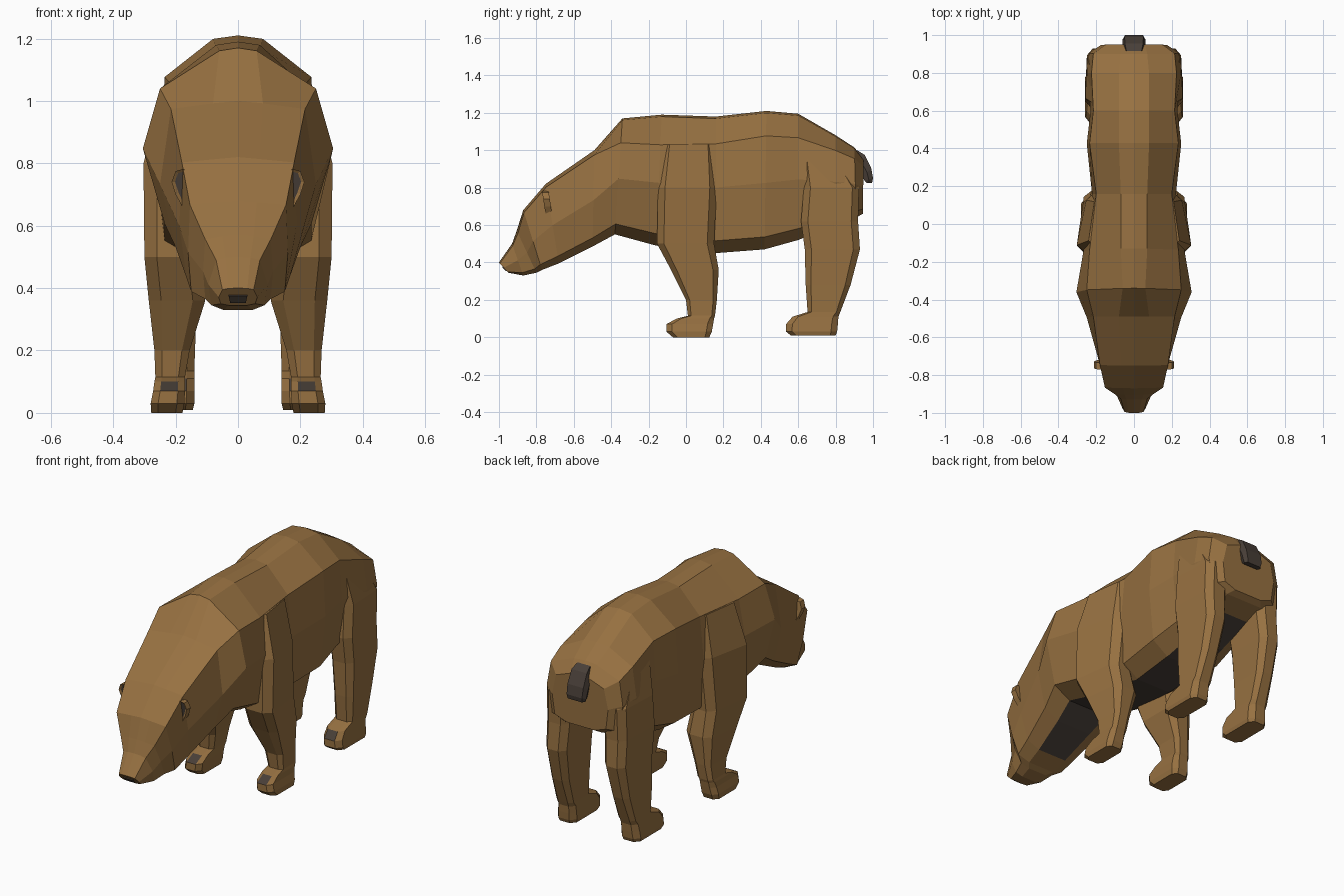
import bpy, bmesh

def material(name, rgb):
    m = bpy.data.materials.new(name)
    m.diffuse_color = (*rgb, 1)
    return m

BROWN = material("brown fur", (0.31, 0.165, 0.053))
DARK = material("dark grey brown", (0.065, 0.049, 0.039))

def loft(name, rings, mats, dark_rule=None):
    """Skin equal-length point rings, cap both ends, darken faces by rule."""
    bm = bmesh.new()
    loops = [[bm.verts.new(p) for p in r] for r in rings]
    n = len(loops[0])
    for a, b in zip(loops, loops[1:]):
        for i in range(n):
            j = (i + 1) % n
            bm.faces.new((a[i], a[j], b[j], b[i]))
    bm.faces.new(loops[0])
    bm.faces.new(loops[-1])
    bmesh.ops.recalc_face_normals(bm, faces=bm.faces)
    if dark_rule:
        for f in bm.faces:
            f.material_index = int(dark_rule(f.normal, f.calc_center_median()))
    me = bpy.data.meshes.new(name)
    bm.to_mesh(me)
    bm.free()
    for m in mats:
        me.materials.append(m)
    ob = bpy.data.objects.new(name, me)
    bpy.context.collection.objects.link(ob)
    return ob

def section(yt, zt, yb, zb, w_top, w_sh, drop, w_mid, w_low):
    """Symmetric cross-section between a top point and a bottom point."""
    half = [(w_top, 0.015), (w_sh, drop), (w_mid, max(0.52, drop + 0.2)),
            (w_low, 0.91), (w_low * 0.55, 1.0)]
    def pt(x, t):
        return (x, yt + (yb - yt) * t, zt + (zb - zt) * t)
    return ([pt(0, 0)] + [pt(x, t) for x, t in half] + [pt(0, 1.0)]
            + [pt(-x, t) for x, t in reversed(half)])

# Torso, from shoulders to rump, with a dark belly strip
torso = [
    (-0.34, 1.17, -0.38, 0.55, 0.06, 0.25, 0.21, 0.305, 0.235),
    (-0.13, 1.19, -0.16, 0.49, 0.07, 0.235, 0.23, 0.268, 0.235),
    (0.16, 1.18, 0.16, 0.45, 0.07, 0.20, 0.20, 0.222, 0.20),
    (0.43, 1.21, 0.42, 0.47, 0.08, 0.235, 0.18, 0.25, 0.22),
    (0.60, 1.195, 0.60, 0.52, 0.08, 0.215, 0.19, 0.23, 0.20),
    (0.80, 1.08, 0.80, 0.60, 0.08, 0.225, 0.17, 0.25, 0.21),
    (0.90, 1.015, 0.91, 0.64, 0.07, 0.215, 0.16, 0.238, 0.21),
    (0.95, 0.95, 0.945, 0.66, 0.06, 0.15, 0.13, 0.175, 0.16),
]
loft("torso", [section(*s) for s in torso], (BROWN, DARK),
     lambda n, c: n.z < -0.85 and abs(c.x) < 0.1 and c.y < 0.75)

# Neck, head and muzzle, tilting forward, with a dark throat strip
head = [
    torso[0],
    (-0.49, 1.00, -0.50, 0.485, 0.08, 0.215, 0.05, 0.25, 0.20),
    (-0.75, 0.82, -0.68, 0.395, 0.07, 0.18, 0.04, 0.188, 0.165),
    (-0.87, 0.68, -0.77, 0.36, 0.06, 0.154, 0.04, 0.16, 0.15),
    (-0.905, 0.57, -0.80, 0.345, 0.05, 0.105, 0.06, 0.112, 0.105),
    (-0.93, 0.50, -0.87, 0.33, 0.04, 0.07, 0.06, 0.095, 0.085),
    (-1.00, 0.40, -0.95, 0.345, 0.03, 0.05, 0.10, 0.062, 0.055),
]
loft("head_and_neck", [section(*s) for s in head], (BROWN, DARK),
     lambda n, c: n.z < -0.8 and abs(c.x) < 0.08 and -0.72 < c.y)

# Nose plate on the muzzle tip
nose = [[(x, -1.0 + 0.05 * t - o, 0.40 - 0.055 * t - o)
         for x, t in ((-0.03, 0.4), (0.03, 0.4), (0.025, 0.8), (-0.025, 0.8))]
        for o in (-0.002, 0.003)]
loft("nose", nose, (DARK,))

def leg_ring(s, z, yf, yb, xi, xo, taper=0.0):
    """Chamfered rectangle at height z; taper narrows the rear outer side."""
    cx, cy = (xo - xi) * 0.22, (yb - yf) * 0.12
    pts = [(xi + cx, yf), (xo - cx, yf), (xo, yf + cy), (xo - taper, yb - cy),
           (xo - cx - taper, yb), (xi + cx, yb), (xi, yb - cy), (xi, yf + cy)]
    return [(s * x, y, z) for x, y in pts]

# Legs with paws: height, front y, back y, inner x, outer x, taper
front_leg = [
    (1.03, -0.12, 0.15, 0.08, 0.24, 0.03),
    (0.80, -0.15, 0.165, 0.10, 0.303, 0.05),
    (0.50, -0.155, 0.15, 0.12, 0.30, 0.03),
    (0.36, -0.08, 0.175, 0.105, 0.286, 0.02),
    (0.20, 0.00, 0.165, 0.155, 0.268, 0.01),
    (0.115, 0.01, 0.155, 0.17, 0.265, 0),
    (0.10, -0.05, 0.15, 0.17, 0.268, 0),
    (0.07, -0.105, 0.145, 0.17, 0.272, 0),
    (0.03, -0.105, 0.138, 0.172, 0.28, 0),
    (0.00, -0.07, 0.125, 0.178, 0.278, 0),
]
rear_leg = [
    (0.99, 0.62, 0.80, 0.08, 0.22, 0),
    (0.80, 0.63, 0.925, 0.10, 0.258, 0.01),
    (0.62, 0.615, 0.92, 0.11, 0.26, 0.01),
    (0.47, 0.635, 0.93, 0.12, 0.258, 0.01),
    (0.28, 0.64, 0.88, 0.135, 0.255, 0.01),
    (0.135, 0.65, 0.825, 0.14, 0.248, 0),
    (0.11, 0.57, 0.815, 0.14, 0.25, 0),
    (0.07, 0.535, 0.812, 0.14, 0.255, 0),
    (0.03, 0.535, 0.808, 0.14, 0.26, 0),
    (0.01, 0.56, 0.80, 0.145, 0.255, 0),
]
def toe_patch(n, c):
    """Sloping face on the top front of a paw."""
    return 0.07 < c.z < 0.1 and n.y < -0.2 and abs(n.x) < 0.1

for side, s in (("left", -1), ("right", 1)):
    for name, rows in (("front_leg", front_leg), ("rear_leg", rear_leg)):
        loft(f"{name}_{side}", [leg_ring(s, *r) for r in rows],
             (BROWN, DARK), toe_patch)

    # Ear: a small flap with a dark inset front
    outline = [(0.15, 0.76), (0.175, 0.782), (0.20, 0.775), (0.213, 0.74),
               (0.20, 0.70), (0.178, 0.66), (0.15, 0.67)]
    ear = loft(f"ear_{side}", [[(s * x, y + (0.75 - z) * 0.15, z) for x, z in outline]
                               for y in (-0.765, -0.73)], (BROWN, DARK))
    bm = bmesh.new()
    bm.from_mesh(ear.data)
    front = [f for f in bm.faces if f.normal.y < -0.9]
    bmesh.ops.inset_region(bm, faces=front, thickness=0.011, depth=-0.006)
    for f in front:
        f.material_index = 1
    bm.to_mesh(ear.data)
    bm.free()

# Tail, hanging from the rump
tail = [(0.915, 1.0, 0.92, 0.92, 0.05), (0.955, 0.975, 0.93, 0.88, 0.06),
        (0.99, 0.905, 0.945, 0.86, 0.062), (1.0, 0.85, 0.955, 0.835, 0.06),
        (0.995, 0.825, 0.965, 0.825, 0.055)]
loft("tail", [[(-w * 0.8, yo, zo), (w * 0.8, yo, zo), (w, (yo + yi) / 2, (zo + zi) / 2),
               (w * 0.8, yi, zi), (-w * 0.8, yi, zi), (-w, (yo + yi) / 2, (zo + zi) / 2)]
              for yo, zo, yi, zi, w in tail], (DARK,))
